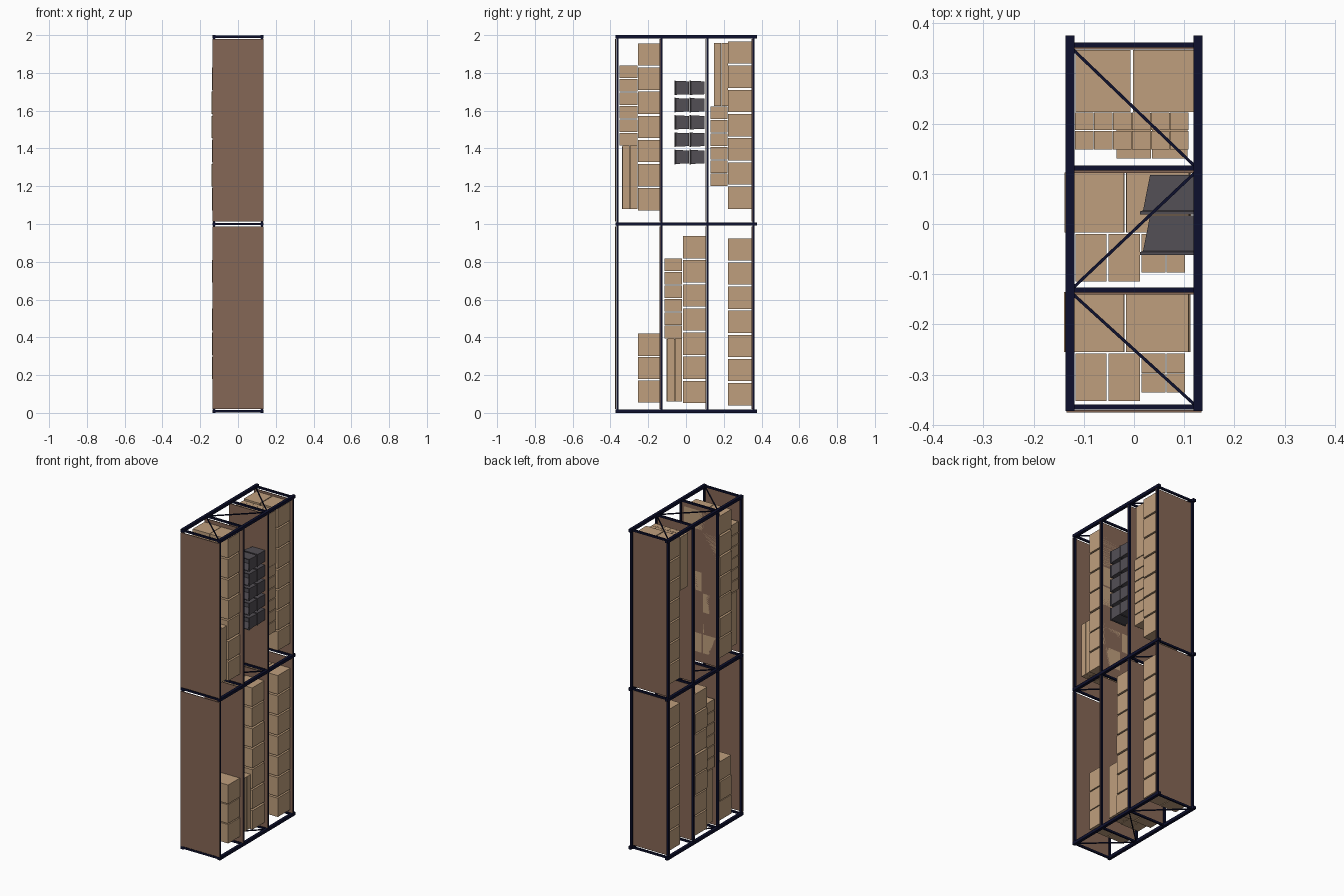
import bpy, bmesh, math, random
from mathutils import Matrix, Vector

if "Cube" in bpy.data.objects:
    bpy.data.objects.remove(bpy.data.objects["Cube"])

random.seed(4)

def mat(name, c):
    m = bpy.data.materials.new(name)
    m.diffuse_color = (*c, 1)
    m.use_nodes = True
    m.node_tree.nodes["Principled BSDF"].inputs["Base Color"].default_value = m.diffuse_color
    return m

NAVY = mat("navy_steel", (0.004, 0.005, 0.026))
BROWN = mat("brown_board", (0.235, 0.135, 0.092))
CARD = mat("cardboard", (0.52, 0.345, 0.205))
GREY = mat("dark_grey_plastic", (0.085, 0.077, 0.09))

def finish(name, bm, material):
    bmesh.ops.recalc_face_normals(bm, faces=bm.faces)
    me = bpy.data.meshes.new(name)
    bm.to_mesh(me)
    bm.free()
    me.materials.append(material)
    bpy.context.collection.objects.link(bpy.data.objects.new(name, me))

def box(bm, x0, x1, y0, y1, z0, z1):
    m = Matrix.Translation(((x0 + x1) / 2, (y0 + y1) / 2, (z0 + z1) / 2))
    bmesh.ops.create_cube(bm, size=1, matrix=m @ Matrix.Diagonal((x1 - x0, y1 - y0, z1 - z0, 1)))

def strut(bm, a, b, t, z):
    # thin bar between two xy points at height z
    a, b = Vector((*a, z)), Vector((*b, z))
    d = b - a
    m = Matrix.Translation((a + b) / 2) @ Matrix.Rotation(math.atan2(d.y, d.x), 4, 'Z')
    bmesh.ops.create_cube(bm, size=1, matrix=m @ Matrix.Diagonal((d.length, t, t, 1)))

LEVELS = [-0.364, -0.131, 0.111, 0.356]
FRAMES = [0.009, 1.0, 1.991]
BAYS = [(0.02, 0.988), (1.012, 1.98)]

# end frames: two posts, cross bars and zigzag bracing
for i, z in enumerate(FRAMES):
    bm = bmesh.new()
    for s in (-1, 1):
        box(bm, s * 0.127 - 0.009, s * 0.127 + 0.009, -0.372, 0.375, z - 0.009, z + 0.009)
    for y in LEVELS:
        box(bm, -0.12, 0.12, y - 0.005, y + 0.005, z - 0.006, z + 0.006)
    for k in range(3):
        s = 1 if k % 2 == 0 else -1
        strut(bm, (s * 0.12, LEVELS[k] + 0.005), (-s * 0.12, LEVELS[k + 1] - 0.01), 0.006, z)
    finish(f"end_frame_{i}", bm, NAVY)

# shelf beams and boards
beams, boards = bmesh.new(), bmesh.new()
for z0, z1 in BAYS:
    for y in LEVELS:
        for s in (-1, 1):
            box(beams, s * 0.127 - 0.006, s * 0.127 + 0.006, y - 0.003, y + 0.007, z0 - 0.012, z1 + 0.012)
        top = -0.375 if y < -0.3 else y - 0.009
        box(boards, -0.134, 0.134, top, top + 0.005, z0, z1)
finish("shelf_beams", beams, NAVY)
finish("shelf_boards", boards, BROWN)

def stack(bm, xs, ys, z0, z1, n, gap=0.006, jitter=0.0):
    # n boxes along z for every x and y column
    step = (z1 - z0 + gap) / n
    for xa, xb in xs:
        for ya, yb in ys:
            for k in range(n):
                d = random.uniform(-jitter, jitter)
                z = z0 + k * step
                box(bm, xa + d, xb + d, ya, yb, z, z + step - gap)

# cartons of the two identical loads: large cartons, small cartons, long cartons
for name, y, z in (("upper", -0.135, 1.0), ("lower", 0.103, -0.02)):
    bm = bmesh.new()
    stack(bm, [(-0.137, -0.022), (-0.014, 0.111)], [(y - 0.12, y)], z + 0.072, z + 0.956, 7, 0.01, 0.003)
    finish(f"large_cartons_{name}", bm, CARD)
    bm = bmesh.new()
    stack(bm, [(-0.116, -0.055), (-0.051, 0.012)], [(y - 0.217, y - 0.123)], z + 0.415, z + 0.838, 6, 0.005)
    finish(f"small_cartons_{name}", bm, CARD)
    bm = bmesh.new()
    stack(bm, [(0.015, 0.063), (0.065, 0.102)], [(y - 0.162, y - 0.123), (y - 0.2, y - 0.163)],
          z + 0.08, z + 0.415, 1)
    stack(bm, [(-0.116, -0.055), (-0.051, 0.012)], [(y - 0.205, y - 0.123)], z + 0.08, z + 0.41, 1)
    finish(f"long_cartons_{name}", bm, CARD)

# cartons on the rearmost level
PAIR = [(-0.116, -0.007), (-0.002, 0.119)]
for name, z0, z1 in (("upper", 1.08, 1.967), ("lower", 0.04, 0.924)):
    bm = bmesh.new()
    stack(bm, PAIR, [(0.223, 0.346)], z0, z1, 7, 0.01)
    finish(f"rear_large_cartons_{name}", bm, CARD)
bm = bmesh.new()
stack(bm, [(-0.035, 0.034), (0.036, 0.106)], [(0.13, 0.221)], 1.2, 1.622, 6, 0.005)
finish("rear_small_cartons", bm, CARD)
bm = bmesh.new()
cols = [(-0.117 + k * 0.0377, -0.117 + k * 0.0377 + 0.0367) for k in range(6)]
stack(bm, cols, [(0.148, 0.185), (0.187, 0.222)], 1.625, 1.957, 1)
finish("rear_long_cartons", bm, CARD)

# short stack in the lower bay
bm = bmesh.new()
stack(bm, [(-0.137, -0.022), (-0.014, 0.111)], [(-0.255, -0.138)], 0.055, 0.42, 3, 0.006, 0.003)
finish("short_carton_stack", bm, CARD)

# plastic bins: tapered, open toward -y, with a rim
def bin_(bm, y, z):
    # rings: (x0, x1, half depth, y) from floor outside, round the rim, to floor inside
    rings = [(0.032, 0.119, 0.034, y + 0.079), (0.018, 0.12, 0.037, y + 0.008),
             (0.012, 0.122, 0.039, y + 0.006), (0.012, 0.122, 0.039, y),
             (0.021, 0.117, 0.034, y), (0.035, 0.116, 0.031, y + 0.075)]
    loops = [[bm.verts.new(p) for p in ((a, yy, z - h), (b, yy, z - h), (b, yy, z + h), (a, yy, z + h))]
             for a, b, h, yy in rings]
    for p, q in zip(loops, loops[1:]):
        for i in range(4):
            bm.faces.new((p[i], p[(i + 1) % 4], q[(i + 1) % 4], q[i]))
    bm.faces.new(loops[0])
    bm.faces.new(loops[-1])

bm = bmesh.new()
for k in range(5):
    for y in (-0.062, 0.019):
        bin_(bm, y, 1.355 + k * 0.0915)
finish("storage_bins", bm, GREY)
